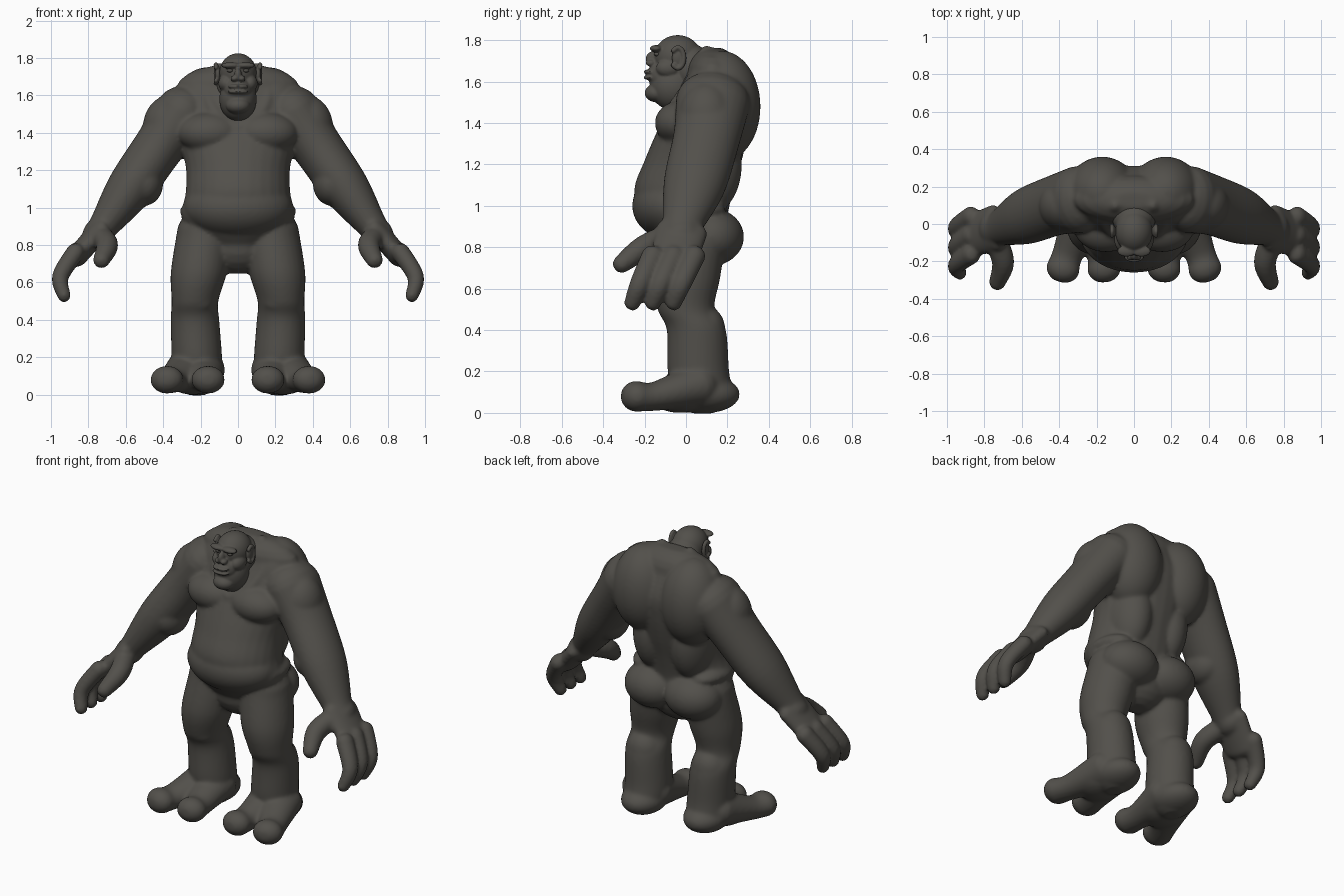
import bpy
import bmesh
import math
from mathutils import Matrix, Vector

default_cube = bpy.data.objects.get("Cube")
if default_cube:
    bpy.data.objects.remove(default_cube)

colour = (.085, .08, .07, 1)
skin = bpy.data.materials.new("dark grey skin")
skin.use_nodes = True
skin.diffuse_color = colour
shader = skin.node_tree.nodes["Principled BSDF"]
shader.inputs["Base Color"].default_value = colour
shader.inputs["Roughness"].default_value = .8

across = Vector((1, 0, 0))
forward = Vector((0, 1, 0))
both_sides = (1, -1)
segments = 28
dome_steps = 5


def blob(mesh, at, size):
    """Ellipsoid, mirrored when it is off the centre line."""
    centre = Vector(at)
    for side in both_sides if centre.x else both_sides[:1]:
        place = Matrix.Translation((side * centre.x, centre.y, centre.z))
        scale = Matrix.Diagonal(size).to_4x4()
        bmesh.ops.create_icosphere(mesh, subdivisions=4, radius=1, matrix=place @ scale)


def spline(keys, steps=6):
    """Smooth curve through keys, each a point followed by its radii."""
    curve = []
    last = len(keys) - 1
    for index in range(last):
        before, start = keys[max(index - 1, 0)], keys[index]
        end, after = keys[index + 1], keys[min(index + 2, last)]
        for step in range(steps):
            t = step / steps
            ease = t * t * (3 - 2 * t)
            leave, arrive = t * (1 - t) ** 2 / 2, t * t * (t - 1) / 2
            curve.append([b + (c - b) * ease + (c - a) * leave + (d - b) * arrive
                          for a, b, c, d in zip(before, start, end, after)])
    return curve + [list(keys[-1])]


def limb(mesh, keys, wide=forward, stretch=1, level=False, sides=both_sides):
    """Domed tube along keys (x, y, z, radius), stretched towards wide.
    A key may carry a further number as its own radius towards wide."""
    points = spline(keys)
    path = [Vector(point[:3]) for point in points]
    rings = []
    for index, point in enumerate(points):
        ahead = path[min(index + 1, len(path) - 1)]
        along = (ahead - path[max(index - 1, 0)]).normalized()
        if level:
            along = Vector((0, 0, math.copysign(1, along.z)))
        radius = point[3]
        broad = point[4] if len(point) > 4 else radius * stretch
        rings.append((path[index], along, radius, broad))

    def dome(ring, direction):
        centre, along, radius, broad = ring
        cap = []
        for step in range(1, dome_steps):
            angle = math.pi / 2 * step / dome_steps
            rise = along * direction * min(radius, broad) * math.sin(angle)
            cap.append((centre + rise, along, radius * math.cos(angle), broad * math.cos(angle)))
        return cap

    rings = dome(rings[0], -1)[::-1] + rings + dome(rings[-1], 1)
    for side in sides:
        loops = []
        for centre, along, radius, broad in rings:
            u = (wide - along * wide.dot(along)).normalized()
            v = along.cross(u)
            loop = []
            for segment in range(segments):
                angle = math.tau * segment / segments
                spot = centre + u * broad * math.cos(angle) + v * radius * math.sin(angle)
                loop.append(mesh.verts.new((spot.x * side, spot.y, spot.z)))
            loops.append(loop)
        for lower, upper in zip(loops, loops[1:]):
            for segment in range(segments):
                mesh.faces.new((lower[segment - 1], lower[segment], upper[segment], upper[segment - 1]))
        mesh.faces.new(loops[0][::-1])
        mesh.faces.new(loops[-1])


def finish(mesh, name, detail, smoothing):
    """Fuse the overlapping forms into one smooth skin."""
    bmesh.ops.recalc_face_normals(mesh, faces=mesh.faces)
    data = bpy.data.meshes.new(name)
    mesh.to_mesh(data)
    mesh.free()
    data.materials.append(skin)
    part = bpy.data.objects.new(name, data)
    bpy.context.collection.objects.link(part)
    fuse = part.modifiers.new("fuse", "REMESH")
    fuse.mode = "VOXEL"
    fuse.voxel_size = detail
    fuse.use_smooth_shade = True
    relax = part.modifiers.new("relax", "SMOOTH")
    relax.factor = .5
    relax.iterations = smoothing


body = bmesh.new()

# Torso: evenly spaced sections from the hips to the shoulders
half_widths = (.2, .3, .28, .28, .32, .37, .33)
fronts = (-.12, -.22, -.25, -.2, -.14, -.07, 0)
backs = (.2, .2, .23, .27, .3, .31, .26)
sections = []
for floor, (width, front, back) in enumerate(zip(half_widths, fronts, backs)):
    sections.append((0, (front + back) / 2, .8 + .14 * floor, width, (back - front) / 2))
limb(body, sections, level=True, sides=both_sides[:1])

# Belly and waist roll
blob(body, at=(0, -.05, 1), size=(.29, .21, .17))
blob(body, at=(.2, .02, .98), size=(.11, .17, .06))
# Chest, upper back, lower back and buttocks
blob(body, at=(.15, -.02, 1.4), size=(.17, .13, .11))
blob(body, at=(.17, .17, 1.48), size=(.19, .19, .27))
blob(body, at=(.13, .1, 1.2), size=(.13, .17, .25))
blob(body, at=(.14, .12, .85), size=(.18, .16, .14))
# Raised rim of flesh around the neck
rim = [(0, -.08, 1.42), (.1, -.05, 1.48), (.16, .03, 1.6), (.1, .1, 1.74)]
limb(body, [(*point, .035) for point in rim])

# Arms with shoulder and elbow muscles
limb(body, [(.3, .13, 1.5, .15), (.42, .1, 1.33, .135), (.58, .04, 1.1, .125),
            (.72, -.02, .9, .08), (.75, -.02, .86, .08)], stretch=1.2)
blob(body, at=(.37, .1, 1.42), size=(.14, .14, .18))
blob(body, at=(.5, .04, 1.13), size=(.1, .13, .12))
# Palms
limb(body, [(.74, -.02, .88, .06), (.86, -.06, .74, .055)], stretch=2.1)
# Three fingers and a thumb
for finger in (-1, 0, 1):
    spread = finger / 10
    limb(body, [(.87, spread - .06, .76, .05), (.95, spread - .12, .63, .045),
                (.93, spread - .16, .53, .036)], stretch=1.1)
limb(body, [(.75, -.06, .86, .06), (.7, -.2, .8, .06), (.73, -.31, .72, .045)], wide=across)

# Legs with kneecaps, calves and heels
limb(body, [(.18, .03, .85, .15), (.21, 0, .65, .15), (.23, 0, .5, .125), (.23, .05, .4, .13),
            (.22, .06, .2, .135), (.22, .08, .12, .13)], stretch=1.1, level=True)
blob(body, at=(.22, -.06, .5), size=(.09, .07, .07))
blob(body, at=(.23, .09, .4), size=(.11, .1, .12))
blob(body, at=(.22, .1, .09), size=(.13, .16, .09))
# Feet: an instep and two broad toes splayed either way
blob(body, at=(.24, -.03, .08), size=(.14, .14, .08))
for splay in both_sides:
    limb(body, [(.23 + splay * .03, .05, .13, .11), (.26 + splay * .09, -.15, .08, .07),
                (.27 + splay * .11, -.24, .08, .075)], wide=across, stretch=1.2)
finish(body, "body", detail=.011, smoothing=7)

head = bmesh.new()
# Skull, nape and jaw
blob(head, at=(0, -.04, 1.72), size=(.1, .115, .105))
blob(head, at=(0, .03, 1.66), size=(.115, .1, .12))
blob(head, at=(0, -.06, 1.58), size=(.1, .115, .12))
# Muzzle, cheeks and chin
blob(head, at=(0, -.11, 1.63), size=(.075, .075, .075))
blob(head, at=(.065, -.085, 1.665), size=(.04, .06, .045))
blob(head, at=(0, -.14, 1.545), size=(.065, .06, .045))
# Brows
blob(head, at=(.04, -.145, 1.76), size=(.05, .03, .017))
# Nose and nostrils
blob(head, at=(0, -.165, 1.71), size=(.02, .03, .035))
blob(head, at=(.02, -.17, 1.69), size=(.02, .025, .016))
# Upper and lower lip
for height in (1.648, 1.62):
    blob(head, at=(0, -.175, height), size=(.055, .03, .012))
finish(head, "head", detail=.006, smoothing=3)

eyes = bmesh.new()
blob(eyes, at=(.042, -.139, 1.734), size=(.018, .016, .012))
finish(eyes, "eyes", detail=.004, smoothing=1)

# Ears: a thin shell with a rolled rim that is open at the front
ears = bmesh.new()
blob(ears, at=(.108, -.04, 1.715), size=(.016, .028, .045))
curl = []
for step in range(-3, 4):
    angle = step * math.pi / 4
    curl.append((.118, math.cos(angle) * .03 - .04, math.sin(angle) * .05 + 1.715, .012))
limb(ears, curl, wide=across)
finish(ears, "ears", detail=.005, smoothing=2)
